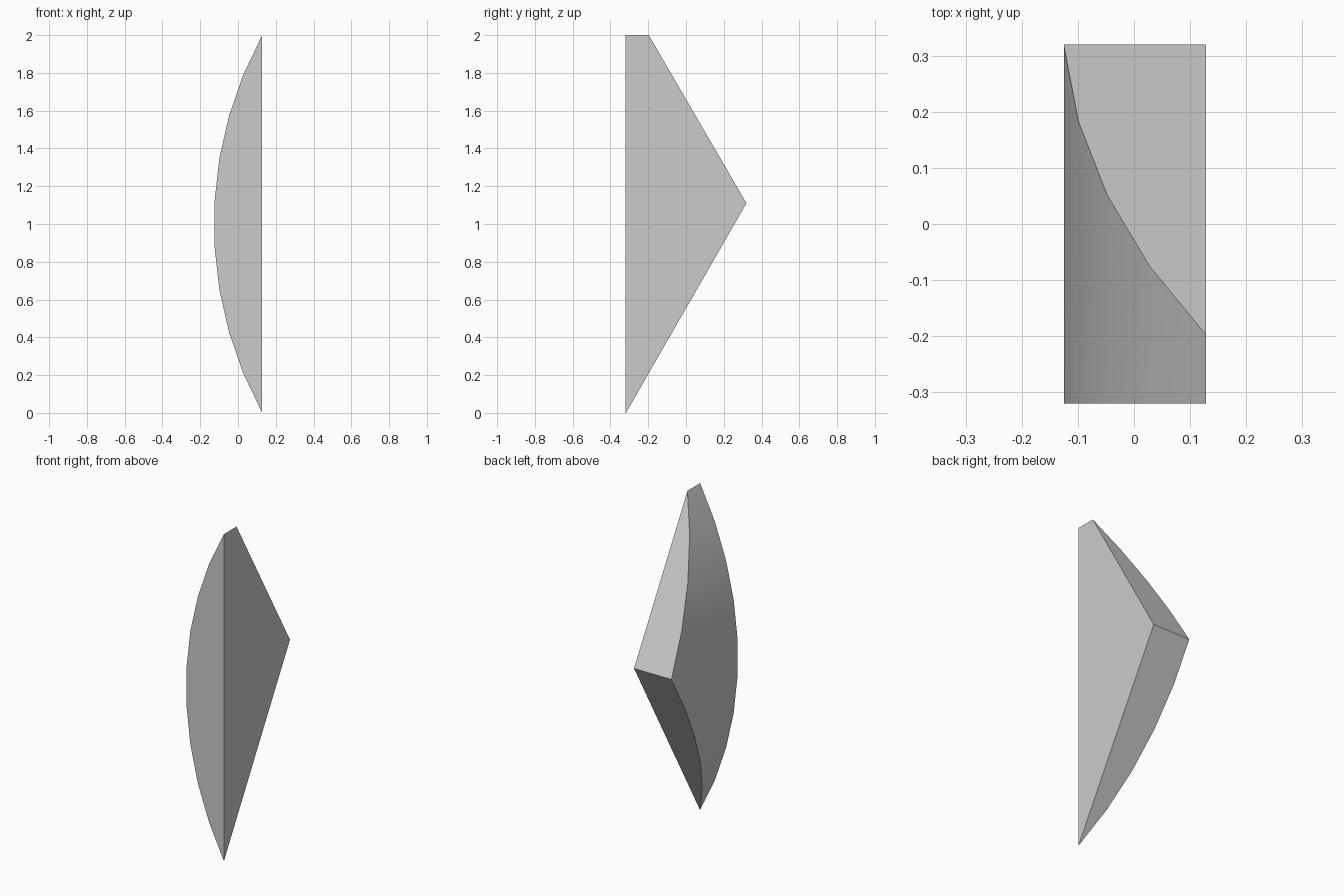
import bpy, bmesh, math
from mathutils import Vector

cube = bpy.data.objects.get("Cube")
if cube:
    bpy.data.objects.remove(cube, do_unlink=True)

# Overall sizes
HALF_X, HALF_Y, HEIGHT = 0.128, 0.32, 2.0
TIP_Z = 1.11
SEGMENTS = 9

# Circular-segment profile: flat on +x, bowed towards -x
sagitta = 2 * HALF_X
radius = (1 + sagitta ** 2) / (2 * sagitta)
half_angle = math.asin(1 / radius)
profile = []
for i in range(SEGMENTS + 1):
    a = half_angle * (2 * i / SEGMENTS - 1)
    profile.append((radius - HALF_X - radius * math.cos(a), 1 + radius * math.sin(a)))

# Extrude the profile from front to back
bm = bmesh.new()
face = bm.faces.new([bm.verts.new((x, -HALF_Y, z)) for x, z in profile])
ext = bmesh.ops.extrude_face_region(bm, geom=[face])
moved = [g for g in ext["geom"] if isinstance(g, bmesh.types.BMVert)]
bmesh.ops.translate(bm, vec=(0, 2 * HALF_Y, 0), verts=moved)
bmesh.ops.recalc_face_normals(bm, faces=bm.faces)


def slice_off(start, end, side):
    """Cut away everything behind the sloping line from start to end (y, z)."""
    dy, dz = end[0] - start[0], end[1] - start[1]
    normal = Vector((0, dz, -dy)) * side
    cut = bmesh.ops.bisect_plane(
        bm, geom=bm.verts[:] + bm.edges[:] + bm.faces[:], dist=1e-5,
        plane_co=(0, start[0], start[1]), plane_no=normal.normalized(),
        clear_outer=True)
    rim = [g for g in cut["geom_cut"] if isinstance(g, bmesh.types.BMEdge)]
    bmesh.ops.contextual_create(bm, geom=rim)


# Lower and upper slopes meeting at the back tip
slice_off((-0.318, 0), (HALF_Y, TIP_Z), 1)
slice_off((-0.197, HEIGHT), (HALF_Y, TIP_Z), -1)
bmesh.ops.recalc_face_normals(bm, faces=bm.faces)

mesh = bpy.data.meshes.new("curved_wedge")
bm.to_mesh(mesh)
bm.free()
wedge = bpy.data.objects.new("curved_wedge", mesh)
bpy.context.collection.objects.link(wedge)

# Plain grey
grey = bpy.data.materials.new("light_grey")
grey.use_nodes = True
colour = (0.6, 0.6, 0.6, 1)
grey.diffuse_color = colour
grey.node_tree.nodes["Principled BSDF"].inputs["Base Color"].default_value = colour
mesh.materials.append(grey)

# Smooth bow, sharp edges elsewhere
bpy.ops.object.select_all(action="DESELECT")
wedge.select_set(True)
bpy.context.view_layer.objects.active = wedge
bpy.ops.object.shade_smooth_by_angle(angle=math.radians(30))
